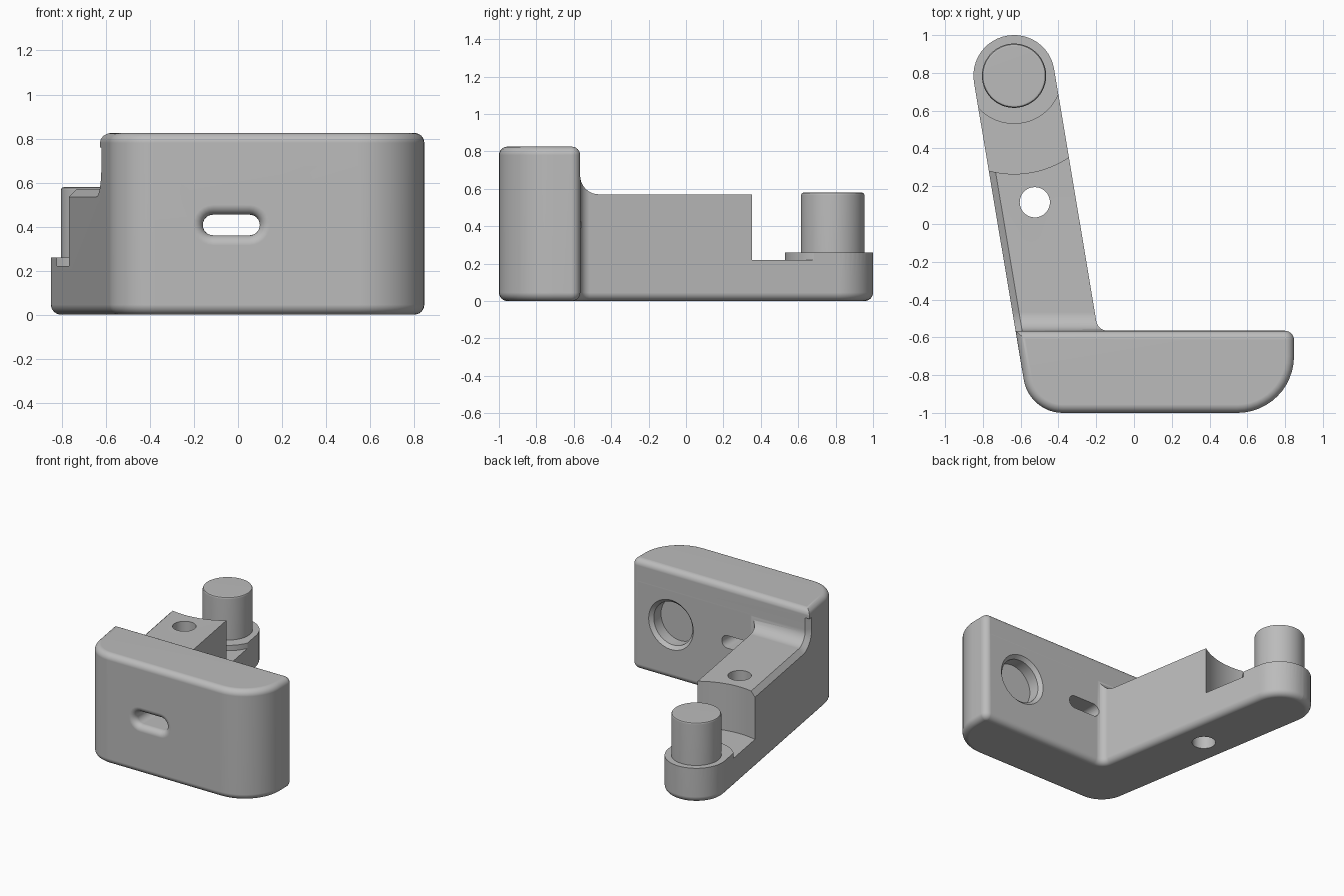
import bpy, bmesh, math
from mathutils import Vector

if "Cube" in bpy.data.objects:
    bpy.data.objects.remove(bpy.data.objects["Cube"])

ANGLE = math.radians(9.5)             # lean of the arm
END = Vector((-0.635, 0.785))         # centre of the rounded arm end
HALF = 0.215                          # half width of the arm
BACK = -0.565                         # rear plane of the upright block
ARM_TOP, TOP, EDGE = 0.57, 0.825, 0.045
along = Vector((-math.sin(ANGLE), math.cos(ANGLE)))
across = Vector((math.cos(ANGLE), math.sin(ANGLE)))


def wall_x(side, y):
    """x of the arm's left (-1) or right (+1) wall at a given y."""
    p = END + across * HALF * side
    return p.x - math.tan(ANGLE) * (y - p.y)


def loft(name, rings):
    """Closed solid through rings of equal point count, capped at both ends."""
    bm = bmesh.new()
    loops = [[bm.verts.new(p) for p in ring] for ring in rings]
    n = len(loops[0])
    for lo, hi in zip(loops, loops[1:]):
        for i in range(n):
            j = (i + 1) % n
            bm.faces.new((lo[i], lo[j], hi[j], hi[i]))
    bm.faces.new(loops[0][::-1])
    bm.faces.new(loops[-1])
    bmesh.ops.recalc_face_normals(bm, faces=bm.faces)
    mesh = bpy.data.meshes.new(name)
    bm.to_mesh(mesh)
    bm.free()
    ob = bpy.data.objects.new(name, mesh)
    bpy.context.collection.objects.link(ob)
    return ob


def circle(r, n=64):
    return [(r * math.cos(math.tau * i / n), r * math.sin(math.tau * i / n)) for i in range(n)]


def arc(cx, cy, r, a0, a1, n=8):
    return [(cx + r * math.cos(math.radians(a0 + (a1 - a0) * i / n)),
             cy + r * math.sin(math.radians(a0 + (a1 - a0) * i / n))) for i in range(n + 1)]


def outline(corners, inset, z, n=12):
    """Rounded polygon, moved inwards by inset."""
    ring = []
    for i, (p, r) in enumerate(corners):
        p = Vector(p)
        a = (p - Vector(corners[i - 1][0])).normalized()
        b = (Vector(corners[(i + 1) % len(corners)][0]) - p).normalized()
        s = 1 if a.x * b.y - a.y * b.x > 0 else -1
        na, nb = Vector((-a.y, a.x)), Vector((-b.y, b.x))
        centre = p + (na + nb) / (1 + na.dot(nb)) * s * r
        turn = na.angle_signed(nb)
        for k in range(n + 1):
            ang = math.atan2(na.y, na.x) - turn * k / n
            q = centre - Vector((math.cos(ang), math.sin(ang))) * (s * r - inset)
            ring.append((q.x, q.y, z))
    return ring


# Block and arm: one bent outline with rounded lower and upper rims
corners = [((wall_x(-1, -1), -1), 0.21), ((0.847, -1), 0.3), ((0.847, BACK), 0.05),
           ((wall_x(1, BACK), BACK), 0.06),
           (END + (along + across) * HALF, HALF - 0.001),
           (END + (along - across) * HALF, HALF - 0.001)]
rim = [(EDGE * (1 - math.cos(t)), EDGE * (1 - math.sin(t)))
       for t in (math.pi / 2 * k / 6 for k in range(7))]
levels = [(EDGE - a, EDGE - b) for a, b in rim]
levels = [(EDGE * (1 - math.sin(t)), EDGE * (1 - math.cos(t)))
          for t in (math.pi / 2 * k / 6 for k in range(7))]
body = loft("wall_bracket", [outline(corners, i, z) for i, z in levels]
            + [outline(corners, i, TOP - z) for i, z in reversed(levels)])

cutters = []

# Space above the arm, with the block's rounded rear rim and the concave fillet
rear = BACK - 0.001
profile = ([(rear - EDGE, 1.0)] + arc(rear - EDGE, TOP - EDGE, EDGE, 90, 0)
           + arc(rear + 0.1, ARM_TOP + 0.1, 0.1, 180, 270) + [(0.45, ARM_TOP), (0.45, 1.0)])
cutters.append(loft("space_above_arm", [[(x, y, z) for y, z in profile] for x in (-1.2, 1.2)]))

# Round recess around the peg; leaves the peg and its low collar standing
recess = [(0.155, 0.58), (0.165, 0.576), (0.17, 0.566), (0.17, 0.26), (0.255, 0.26),
          (0.255, 0.22), (0.52, 0.22), (0.52, 1.0)]
cutters.append(loft("peg_recess", [[(END.x + x, END.y + y, z) for x, y in circle(r, 96)]
                                   for r, z in recess]))

# Chamfer on the outer top edge of the arm, running up the fillet
path = ([(0.6, ARM_TOP, 0, 1)]
        + [(y, z, -math.cos(math.radians(t)), -math.sin(math.radians(t)))
           for (y, z), t in zip(arc(rear + 0.1, ARM_TOP + 0.1, 0.1, 270, 180),
                                [270 - 90 * k / 8 for k in range(9)])]
        + [(rear, 0.76, 1, 0)])
rings = []
for y, z, ny, nz in path:
    ring = []
    for u, d in ((-0.02, -0.055), (0.055, 0.02), (-0.02, 0.02)):
        yy = y + ny * d
        ring.append((wall_x(-1, yy) + u, yy, z + nz * d))
    rings.append(ring)
cutters.append(loft("arm_chamfer", rings))

# Vertical screw hole through the arm
cutters.append(loft("screw_hole", [[(-0.525 + x, 0.115 + y, z) for x, y in circle(0.08, 48)]
                                   for z in (-0.1, 0.9)]))

# Slot through the block, flared at the front
flare = [(-1.1, 0.045)] + [(-1 + 0.045 * math.sin(t), 0.045 * (1 - math.cos(math.pi / 2 - t)))
                           for t in (math.pi / 2 * k / 6 for k in range(7))]
flare = [(-1.1, 0.045)] + [(-1 + 0.045 * (1 - math.cos(t)), 0.045 * (1 - math.sin(t)))
                           for t in (math.pi / 2 * k / 6 for k in range(7))] + [(-0.5, 0)]
cutters.append(loft("cable_slot", [
    [(x, y, z) for x, z in arc(0.052, 0.407, 0.047 + e, -90, 90, 12)
     + arc(-0.113, 0.407, 0.047 + e, 90, 270, 12)] for y, e in flare]))

# Round blind pocket in the rear of the block
cutters.append(loft("rear_pocket", [[(0.52 + x, y, 0.41 + z) for x, z in circle(r)]
                                    for y, r in ((-0.5, 0.185), (BACK, 0.185),
                                                 (BACK - 0.025, 0.16), (BACK - 0.11, 0.16))]))

# Cut everything out of the body
bpy.context.view_layer.objects.active = body
body.select_set(True)
for c in cutters:
    mod = body.modifiers.new(c.name, 'BOOLEAN')
    mod.operation, mod.solver, mod.object = 'DIFFERENCE', 'EXACT', c
    bpy.ops.object.modifier_apply(modifier=mod.name)
    bpy.data.objects.remove(c)

grey = bpy.data.materials.new("plain_grey")
grey.diffuse_color = (0.5, 0.5, 0.5, 1)
grey.use_nodes = True
grey.node_tree.nodes["Principled BSDF"].inputs["Base Color"].default_value = grey.diffuse_color
body.data.materials.clear()
body.data.materials.append(grey)
bpy.ops.object.shade_smooth_by_angle(angle=math.radians(30))
body.modifiers.new("even_shading", 'WEIGHTED_NORMAL').keep_sharp = True
